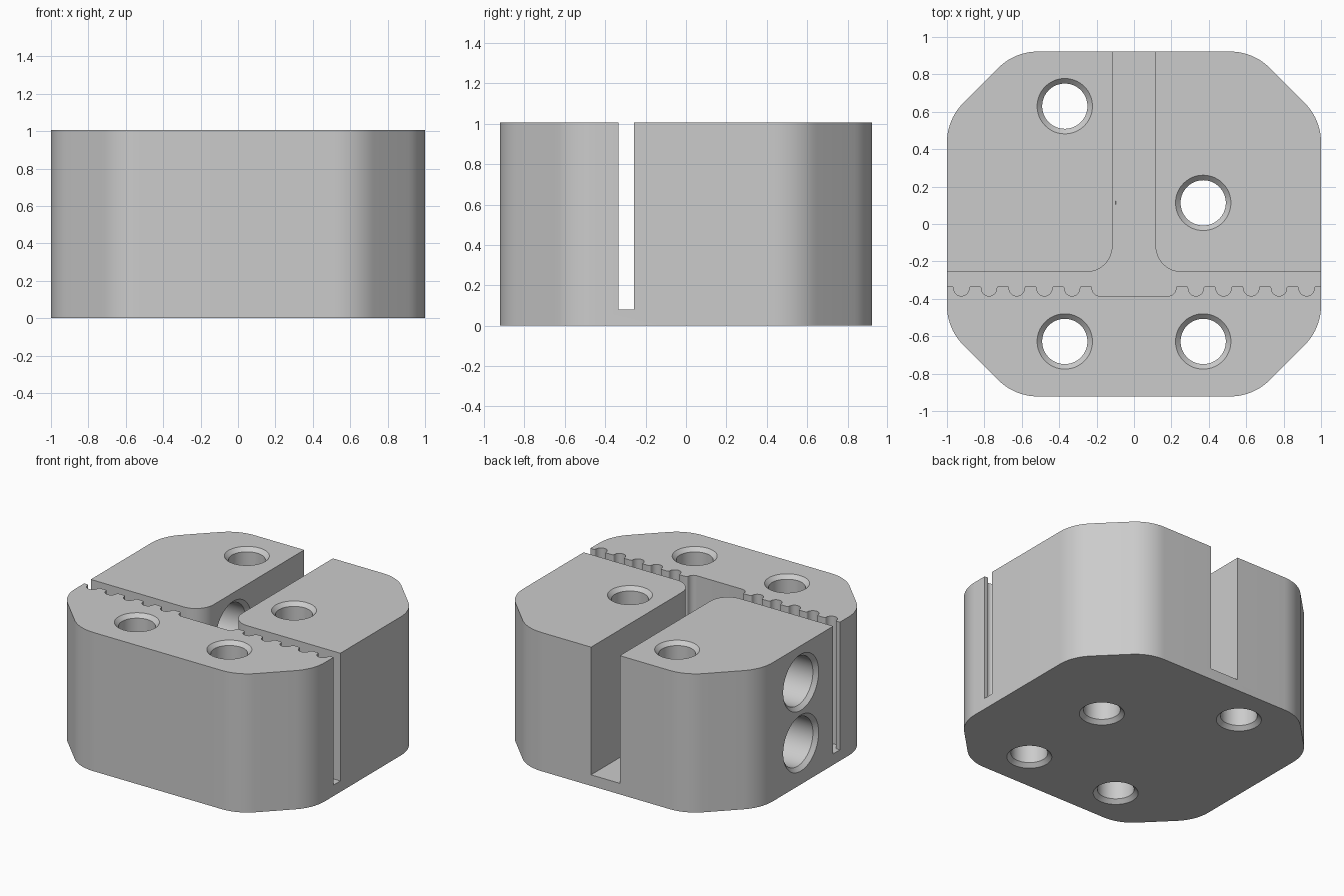
import bpy, bmesh
from math import sin, cos, pi, radians, tan
from mathutils import Matrix, Vector

cube = bpy.data.objects.get("Cube")
if cube:
    bpy.data.objects.remove(cube, do_unlink=True)

HEIGHT, FLOOR = 1.005, 0.08
HALF_X, HALF_Y = 1.0, 0.922

grey = bpy.data.materials.new("plain grey")
grey.use_nodes = True
colour = (0.6, 0.6, 0.6, 1)
grey.diffuse_color = colour
grey.node_tree.nodes["Principled BSDF"].inputs["Base Color"].default_value = colour


def add_object(name, bm):
    bmesh.ops.recalc_face_normals(bm, faces=bm.faces)
    mesh = bpy.data.meshes.new(name)
    bm.to_mesh(mesh)
    bm.free()
    mesh.materials.append(grey)
    obj = bpy.data.objects.new(name, mesh)
    bpy.context.collection.objects.link(obj)
    return obj


def prism(name, outline, z0, z1):
    bm = bmesh.new()
    face = bm.faces.new([bm.verts.new((x, y, z0)) for x, y in outline])
    top = bmesh.ops.extrude_face_region(bm, geom=[face])["geom"]
    moved = [v for v in top if isinstance(v, bmesh.types.BMVert)]
    bmesh.ops.translate(bm, verts=moved, vec=(0, 0, z1 - z0))
    return add_object(name, bm)


def arc(cx, cy, r, start, end, steps):
    angles = [radians(start + (end - start) * i / steps) for i in range(steps + 1)]
    return [(cx + r * cos(a), cy + r * sin(a)) for a in angles]


def mirrored(points):
    return [(-x, y) for x, y in reversed(points)]


def drill(name, radius, start, end, chamfer=0.027, sides=64):
    """Through-hole cutter, flared at both ends."""
    start, end = Vector(start), Vector(end)
    length, over = (end - start).length, 0.02
    wide = radius + chamfer + over
    profile = [(-over, wide), (chamfer, radius),
               (length - chamfer, radius), (length + over, wide)]
    bm = bmesh.new()
    rings = [[bm.verts.new((r * cos(2 * pi * i / sides), r * sin(2 * pi * i / sides), z))
              for i in range(sides)] for z, r in profile]
    for low, high in zip(rings, rings[1:]):
        for i in range(sides):
            j = (i + 1) % sides
            bm.faces.new((low[i], low[j], high[j], high[i]))
    bm.faces.new(rings[0])
    bm.faces.new(rings[-1])
    turn = (end - start).to_track_quat("Z", "Y").to_matrix().to_4x4()
    bm.transform(Matrix.Translation(start) @ turn)
    return add_object(name, bm)


# Block with chamfered corners, blended by large fillets
R, CUT = 0.3, 1.56
t = R * tan(pi / 8)
corner = arc(HALF_X - R, CUT - HALF_X - t, R, 0, 45, 10)
corner += arc(CUT - HALF_Y - t, HALF_Y - R, R, 45, 90, 10)
back = corner + mirrored(corner)
block = prism("clamp_block", back + [(-x, -y) for x, y in back], 0, HEIGHT)

# T-shaped channel: toothed front edge, filleted junction to the rear slot
PITCH, VALLEY, TIP = 0.148, 0.041, 0.011
DEEP, WALL, SLOT, FILLET, OUT = -0.385, -0.257, 0.115, 0.14, 1.3
teeth = []
for k in range(7):
    x = 0.257 + k * PITCH
    mid = DEEP + VALLEY
    rise = arc(x - PITCH / 2, mid, VALLEY, -90, 0, 8)
    rise += arc(x - PITCH / 2 + VALLEY + TIP, mid, TIP, 180, 90, 4)[1:]
    fall = [(2 * x - px, py) for px, py in reversed(rise)]
    teeth += rise + fall[:-1]
teeth.append((OUT, DEEP))
junction = [(OUT, WALL)]
junction += arc(SLOT + FILLET, WALL + FILLET, FILLET, 270, 180, 12)
junction.append((SLOT, OUT))
outline = teeth + junction + mirrored(teeth + junction)
cutters = [prism("channel_cutter", outline, FLOOR, HEIGHT + 0.2)]

# Vertical screw holes
for i, (x, y) in enumerate([(-0.37, -0.628), (0.37, -0.628), (-0.37, 0.63), (0.37, 0.113)]):
    cutters.append(drill(f"screw_hole_cutter_{i + 1}", 0.121, (x, y, 0), (x, y, HEIGHT)))

# Two large bores through one side wall into the slot
for i, z in enumerate((0.3, 0.74)):
    cutters.append(drill(f"side_bore_cutter_{i + 1}", 0.176,
                         (-HALF_X, 0.113, z), (-SLOT, 0.113, z)))

# Cut everything out of the block
bpy.ops.object.select_all(action="DESELECT")
bpy.context.view_layer.objects.active = block
block.select_set(True)
for cutter in cutters:
    cutter.hide_render = True
    mod = block.modifiers.new(cutter.name, "BOOLEAN")
    mod.operation, mod.solver, mod.object = "DIFFERENCE", "EXACT", cutter
    bpy.ops.object.modifier_apply(modifier=mod.name)
    bpy.data.objects.remove(cutter, do_unlink=True)

bpy.ops.object.shade_smooth_by_angle(angle=radians(30))
